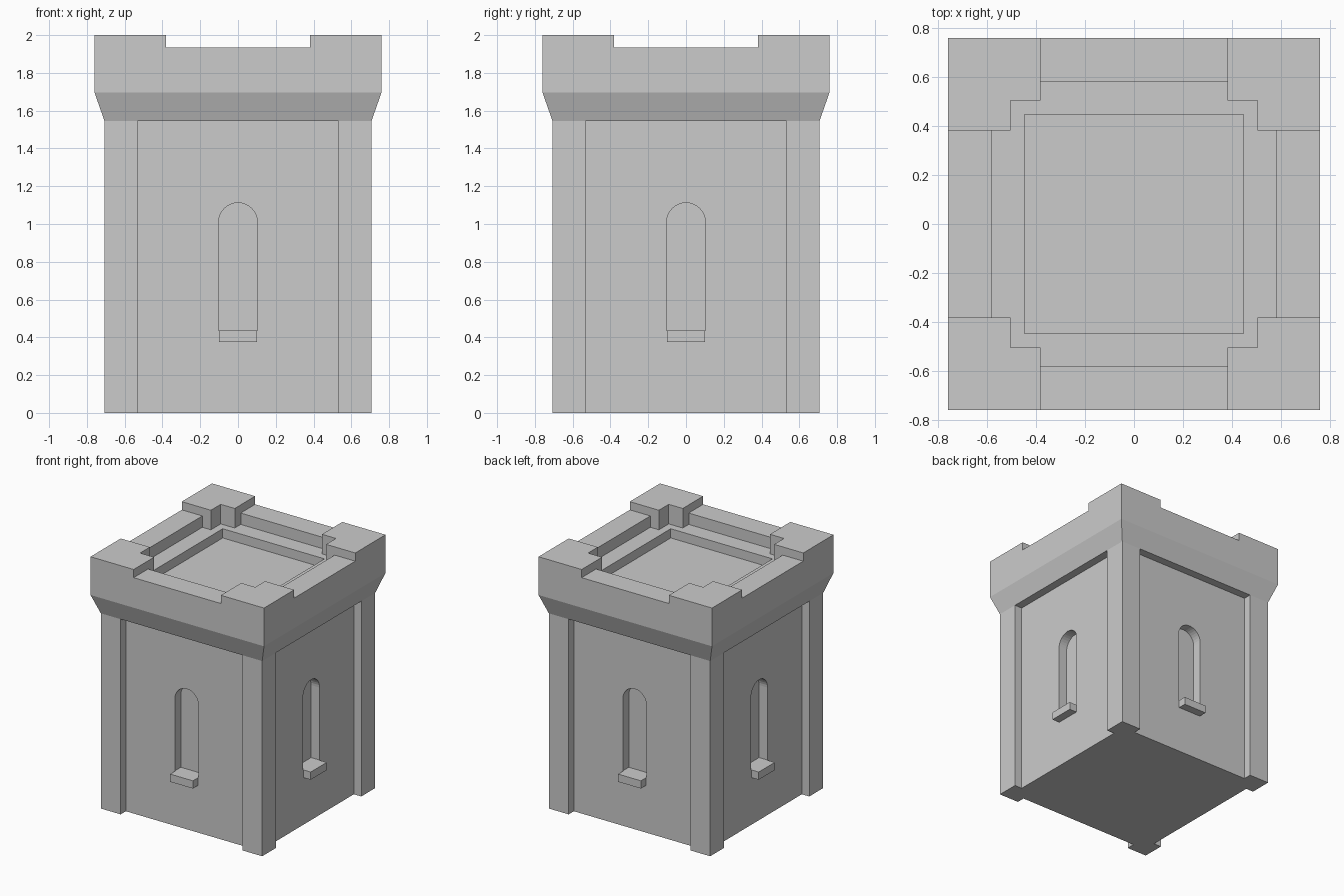
import bpy, bmesh
from math import pi, cos, sin
from mathutils import Matrix, Vector

if "Cube" in bpy.data.objects:
    bpy.data.objects.remove(bpy.data.objects["Cube"])


def loft(name, rings):
    """Closed solid from a stack of matching rings of 3D points."""
    bm = bmesh.new()
    loops = [[bm.verts.new(p) for p in ring] for ring in rings]
    n = len(loops[0])
    for a, b in zip(loops, loops[1:]):
        for i in range(n):
            j = (i + 1) % n
            bm.faces.new((a[i], a[j], b[j], b[i]))
    bm.faces.new(loops[0][::-1])
    bm.faces.new(loops[-1])
    bmesh.ops.recalc_face_normals(bm, faces=bm.faces)
    mesh = bpy.data.meshes.new(name)
    bm.to_mesh(mesh)
    bm.free()
    ob = bpy.data.objects.new(name, mesh)
    bpy.context.collection.objects.link(ob)
    return ob


def prism(name, outline, z0, z1):
    return loft(name, [[(x, y, z) for x, y in outline] for z in (z0, z1)])


def rect(hx, hy):
    return [(-hx, -hy), (hx, -hy), (hx, hy), (-hx, hy)]


def four_way(points):
    """Repeat a run of outline points around the four sides."""
    out = []
    for k in range(4):
        for x, y in points:
            for _ in range(k):
                x, y = -y, x
            out.append((x, y))
    return out


def cut(ob, cutter):
    cutter.hide_render = True
    mod = ob.modifiers.new("cut", 'BOOLEAN')
    mod.operation = 'DIFFERENCE'
    mod.solver = 'EXACT'
    mod.object = cutter
    bpy.context.view_layer.objects.active = ob
    bpy.ops.object.modifier_apply(modifier=mod.name)
    bpy.data.objects.remove(cutter, do_unlink=True)


HALF, PANEL, PIER = 0.707, 0.642, 0.533
WIN_R, WIN_BACK = 0.103, 0.568

# Tower body: square with a recessed panel between the corner piers
body = prism("tower_body", four_way([
    (HALF, -HALF), (HALF, -PIER), (PANEL, -PIER),
    (PANEL, PIER), (HALF, PIER)]), 0, 1.546)

# Arched window niches and sills on all four sides
arch = [(-WIN_R, 0.435), (WIN_R, 0.435)]
arch += [(WIN_R * cos(pi * i / 16), 1.009 + WIN_R * sin(pi * i / 16)) for i in range(17)]
for k, side in enumerate(("front", "right", "back", "left")):
    turn = Matrix.Rotation(k * pi / 2, 4, 'Z')
    niche = loft("window_cutter", [[turn @ Vector((x, y, z)) for x, z in arch]
                                   for y in (-0.8, -WIN_BACK)])
    cut(body, niche)
    sill = loft(side + "_sill", [
        [turn @ Vector((x, y, z)) for x, y in
         ((-0.1, -HALF), (0.1, -HALF), (0.1, -PANEL), (-0.1, -PANEL))]
        for z in (0.374, 0.435)])

# Flared cap with parapet, stepped corner merlons and sunken roof
cap = loft("battlement_cap", [[(x, y, z) for x, y in rect(h, h)] for h, z in
                              ((HALF, 1.546), (0.76, 1.697), (0.76, 2.0))])
cut(cap, prism("roof_cutter", four_way([
    (0.58, -0.382), (0.58, 0.382), (0.505, 0.382),
    (0.505, 0.505), (0.382, 0.505)]), 1.845, 2.2))
cut(cap, prism("crenel_cutter_y", rect(0.382, 1), 1.935, 2.2))
cut(cap, prism("crenel_cutter_x", rect(1, 0.382), 1.935, 2.2))
cut(cap, prism("floor_cutter", rect(0.446, 0.446), 1.772, 2.2))
